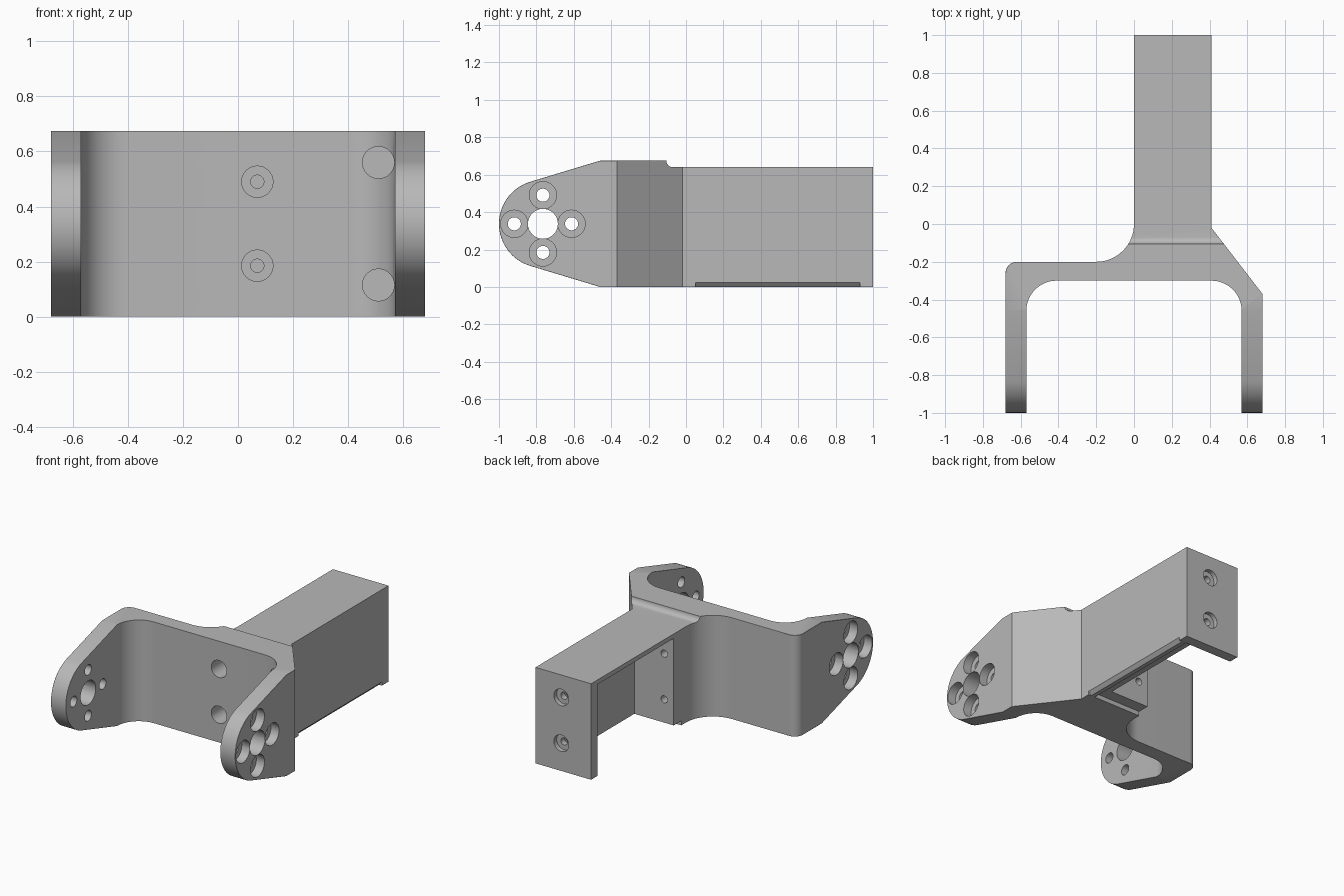
import bpy
import bmesh
from math import sin, cos, pi, radians
from mathutils import Vector

cube = bpy.data.objects.get("Cube")
if cube:
    bpy.data.objects.remove(cube, do_unlink=True)

grey = bpy.data.materials.new("plain_grey")
grey.use_nodes = True
grey.diffuse_color = (0.48, 0.48, 0.48, 1)
grey.node_tree.nodes["Principled BSDF"].inputs["Base Color"].default_value = (0.48, 0.48, 0.48, 1)


def arc(cx, cy, r, start, end, n=16):
    angles = [radians(start + (end - start) * i / n) for i in range(n + 1)]
    return [(cx + r * cos(a), cy + r * sin(a)) for a in angles]


def prism(name, points, offset):
    """Extrude a loop of 3D points along an offset."""
    bm = bmesh.new()
    face = bm.faces.new([bm.verts.new(p) for p in points])
    made = bmesh.ops.extrude_face_region(bm, geom=[face])["geom"]
    verts = [v for v in made if isinstance(v, bmesh.types.BMVert)]
    bmesh.ops.translate(bm, verts=verts, vec=offset)
    bmesh.ops.recalc_face_normals(bm, faces=bm.faces)
    mesh = bpy.data.meshes.new(name)
    bm.to_mesh(mesh)
    bm.free()
    mesh.materials.append(grey)
    obj = bpy.data.objects.new(name, mesh)
    bpy.context.collection.objects.link(obj)
    return obj


def box(name, low, high):
    (x0, y0, z0), (x1, y1, z1) = low, high
    return prism(name, [(x0, y0, z0), (x1, y0, z0), (x1, y1, z0), (x0, y1, z0)], (0, 0, z1 - z0))


def rod(start, end, r):
    """Round cutter between two points on the x or y axis direction."""
    start, end = Vector(start), Vector(end)
    along_x = abs(end.x - start.x) > 0
    ring = arc(0, 0, r, 0, 360, 32)[:-1]
    points = [start + Vector((0, a, b) if along_x else (a, 0, b)) for a, b in ring]
    return prism("round_cutter", points, end - start)


def combine(target, cutter, operation="DIFFERENCE"):
    mod = target.modifiers.new("cut", "BOOLEAN")
    mod.operation = operation
    mod.solver = "EXACT"
    mod.object = cutter
    bpy.context.view_layer.objects.active = target
    bpy.ops.object.modifier_apply(modifier=mod.name)
    bpy.data.objects.remove(cutter, do_unlink=True)


# Plan of the fork and beam
plan = [(0.41, 1), (0, 1)]
plan += arc(-0.2, 0, 0.2, 0, -90)
plan += arc(-0.62, -0.26, 0.06, 90, 180, 8)
plan += [(-0.68, -1.05), (-0.57, -1.05)]
plan += arc(-0.41, -0.46, 0.16, 180, 90)
plan += arc(0.41, -0.46, 0.16, 90, 0)
plan += [(0.57, -1.05), (0.68, -1.05), (0.68, -0.37), (0.41, -0.02)]
bracket = prism("fork_bracket", [(x, y, -0.1) for x, y in plan], (0, 0, 0.9))

# Side outline: rounded arm tips, raised fork and lower beam
mid, pivot = 0.3375, -0.765
side = [(1.1, 0), (-0.46, 0)]
side += arc(pivot, mid, 0.235, 255, 105, 32)
side += [(-0.46, 0.675)]
side += arc(-0.07, 0.675, 0.035, 180, 270, 8)
side += [(1.1, 0.64)]
combine(bracket, prism("side_outline", [(-1, y, z) for y, z in side], (2, 0, 0)), "INTERSECT")

# Chamfer the outer rims of the arms and the back corner
bm = bmesh.new()
bm.from_mesh(bracket.data)
bmesh.ops.remove_doubles(bm, verts=bm.verts, dist=0.0002)
rims = []
for e in bm.edges:
    a, b = (v.co for v in e.verts)
    upright = abs(a.z - b.z) > 0.2 and abs(a.y - b.y) < 0.01
    outer = all(abs(abs(p.x) - 0.68) < 0.002 for p in (a, b))
    back = all(p.x < -0.19 and -0.27 < p.y < -0.19 for p in (a, b))
    if (outer or back) and not upright and len(e.link_faces) == 2:
        if e.calc_face_angle(0) > radians(40):
            rims.append(e)
bmesh.ops.bevel(bm, geom=rims, offset=0.02, segments=1, affect="EDGES", clamp_overlap=True)
bm.to_mesh(bracket.data)
bm.free()

# Hollow of the beam, open on one side and below
combine(bracket, box("beam_hollow", (-0.1, 0.13, -0.1), (0.29, 0.93, 0.61)))
combine(bracket, box("block_relief", (-0.1, 0.05, -0.1), (0.36, 0.93, 0.03)))

# Chamfer along the lower edge of the beam wall
edge = [(0.42, 0.05, 0.035), (0.38, 0.05, -0.01), (0.42, 0.05, -0.01)]
combine(bracket, prism("wall_chamfer", edge, (0, 0.88, 0)))

# Arm holes: a central bore with four counterbored holes around it
for s in (-1, 1):
    combine(bracket, rod((s * 0.5, pivot, mid), (s * 0.75, pivot, mid), 0.08))
    for i in range(4):
        y = pivot + 0.153 * cos(i * pi / 2)
        z = mid + 0.153 * sin(i * pi / 2)
        combine(bracket, rod((s * 0.5, y, z), (s * 0.75, y, z), 0.035))
        combine(bracket, rod((s * 0.62, y, z), (s * 0.75, y, z), 0.073))

# Counterbored screw holes in the fork wall and the end plate
for z in (0.185, 0.49):
    combine(bracket, rod((0.07, -0.4, z), (0.07, 0.2, z), 0.024))
    combine(bracket, rod((0.07, -0.4, z), (0.07, -0.05, z), 0.057))
    combine(bracket, rod((0.22, 0.85, z), (0.22, 1.1, z), 0.024))
    combine(bracket, rod((0.22, 0.97, z), (0.22, 1.1, z), 0.055))

# Flat-bottomed recesses in the inner corner
for z in (0.115, 0.56):
    combine(bracket, rod((0.51, -0.6, z), (0.51, -0.3, z), 0.058))

bpy.ops.object.select_all(action="DESELECT")
bracket.select_set(True)
bpy.context.view_layer.objects.active = bracket
bpy.ops.object.shade_smooth_by_angle(angle=radians(25))
